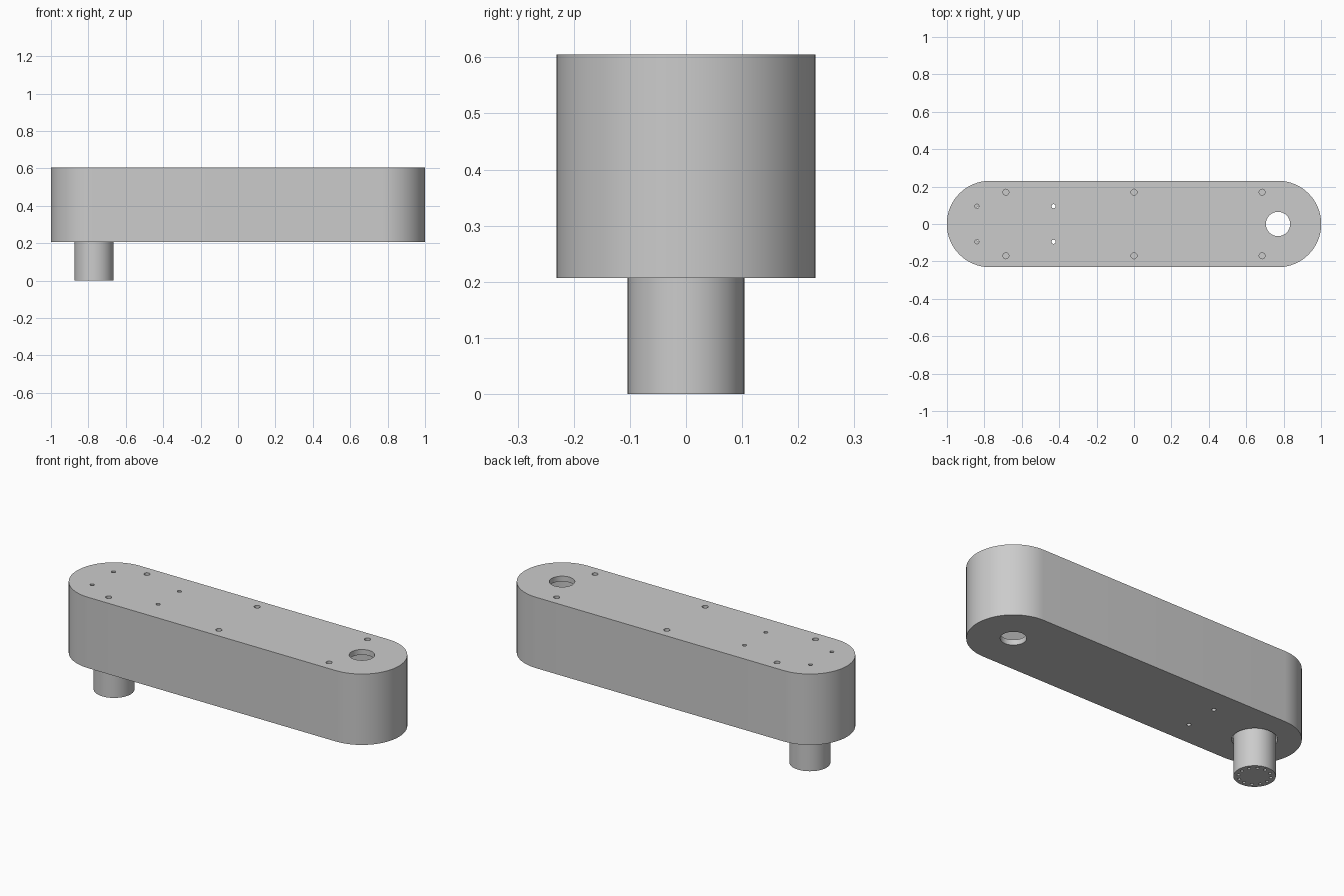
import bpy, bmesh, math

cube = bpy.data.objects.get("Cube")
if cube:
    bpy.data.objects.remove(cube, do_unlink=True)

END_X, BOTTOM, TOP, WALL = 0.77, 0.207, 0.605, 0.03

grey = bpy.data.materials.new("plain grey")
grey.use_nodes = True
grey.diffuse_color = (0.6, 0.6, 0.6, 1)
grey.node_tree.nodes["Principled BSDF"].inputs["Base Color"].default_value = (0.6, 0.6, 0.6, 1)


def prism(bm, outline, z0, z1):
    """Extrude a closed outline from z0 up to z1."""
    face = bm.faces.new([bm.verts.new((x, y, z0)) for x, y in outline])
    up = bmesh.ops.extrude_face_region(bm, geom=[face])["geom"]
    verts = [v for v in up if isinstance(v, bmesh.types.BMVert)]
    bmesh.ops.translate(bm, verts=verts, vec=(0, 0, z1 - z0))


def circle(x, y, r, n=24):
    return [(x + r * math.cos(math.tau * i / n), y + r * math.sin(math.tau * i / n)) for i in range(n)]


def stadium(r, n=32):
    right = [(END_X + r * math.sin(math.pi * i / n), -r * math.cos(math.pi * i / n)) for i in range(n + 1)]
    return right + [(-x, -y) for x, y in right]


def make(name, prisms):
    bm = bmesh.new()
    for p in prisms:
        prism(bm, *p)
    bmesh.ops.recalc_face_normals(bm, faces=bm.faces)
    mesh = bpy.data.meshes.new(name)
    bm.to_mesh(mesh)
    bm.free()
    obj = bpy.data.objects.new(name, mesh)
    bpy.context.collection.objects.link(obj)
    mesh.materials.append(grey)
    return obj


def cut(obj, name, prisms):
    cutter = make(name, prisms)
    cutter.hide_render = True
    mod = obj.modifiers.new(name, 'BOOLEAN')
    mod.operation, mod.solver, mod.object = 'DIFFERENCE', 'EXACT', cutter
    bpy.context.view_layer.objects.active = obj
    bpy.ops.object.modifier_apply(modifier=name)
    bpy.data.objects.remove(cutter, do_unlink=True)


def smooth(obj):
    bpy.ops.object.select_all(action='DESELECT')
    obj.select_set(True)
    bpy.context.view_layer.objects.active = obj
    bpy.ops.object.shade_smooth_by_angle(angle=math.radians(30))


# Hollow arm housing with rounded ends
housing = make("arm_housing", [(stadium(0.231), BOTTOM, TOP)])
cut(housing, "cavity", [(stadium(0.231 - WALL), BOTTOM + WALL, TOP - WALL)])

# Through holes, clearance around the shaft and screw recesses
holes = [(circle(END_X, 0, 0.065, 48), 0, 1), (circle(-END_X, 0, 0.112, 48), 0, 0.3)]
for side in (-1, 1):
    holes.append((circle(-0.43, side * 0.095, 0.011), 0, 1))
    holes.append((circle(-0.84, side * 0.095, 0.011), 0.5, 1))
    for x in (-0.685, 0, 0.685):
        holes.append((circle(x, side * 0.17, 0.016), TOP - 0.02, 1))
cut(housing, "holes", holes)
smooth(housing)

# Output shaft with a ring of bolt holes in its end
shaft = make("output_shaft", [(circle(-END_X, 0, 0.104, 64), 0, 0.5)])
ring = [math.tau * i / 12 for i in range(12)]
cut(shaft, "bolt_circle", [(circle(-END_X + 0.08 * math.cos(a), 0.08 * math.sin(a), 0.008, 16), -0.1, 0.04)
                           for a in ring])
smooth(shaft)
